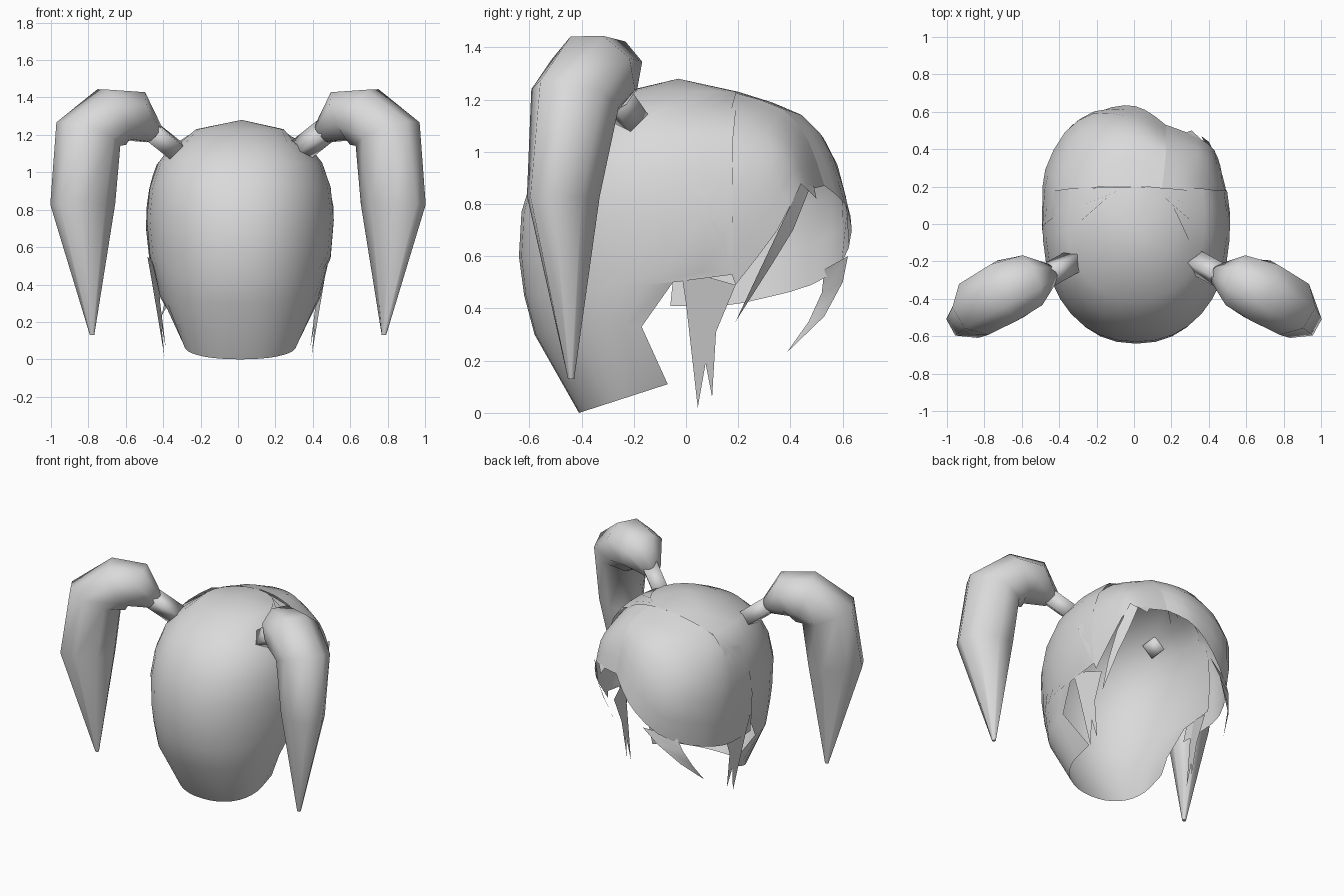
import bpy, bmesh, math
from mathutils import Vector

if "Cube" in bpy.data.objects:
    bpy.data.objects.remove(bpy.data.objects["Cube"])

hair = bpy.data.materials.new("hair_grey")
hair.diffuse_color = (0.7, 0.7, 0.7, 1)
hair.use_nodes = True
hair.node_tree.nodes["Principled BSDF"].inputs["Base Color"].default_value = hair.diffuse_color


def make(name, verts, faces, angle=60):
    """Mesh object with smooth shading and sharp edges kept."""
    me = bpy.data.meshes.new(name)
    bm = bmesh.new()
    vs = [bm.verts.new(v) for v in verts]
    for f in faces:
        bm.faces.new([vs[i] for i in f])
    bmesh.ops.remove_doubles(bm, verts=bm.verts, dist=0.0005)
    bmesh.ops.recalc_face_normals(bm, faces=bm.faces)
    bm.to_mesh(me)
    bm.free()
    me.materials.append(hair)
    me.shade_smooth()
    me.set_sharp_from_angle(angle=math.radians(angle))
    ob = bpy.data.objects.new(name, me)
    bpy.context.collection.objects.link(ob)
    return ob


def smooth_path(pts):
    """Insert a Catmull-Rom midpoint between neighbouring points."""
    p = [Vector(q) for q in pts]
    ext = [2 * p[0] - p[1]] + p + [2 * p[-1] - p[-2]]
    out = []
    for i in range(len(p) - 1):
        a, b, c, d = ext[i:i + 4]
        out += [b, (9 * (b + c) - a - d) / 16]
    return out + [p[-1]]


def grid(name, cols):
    """Skin columns of points, rounded in both directions."""
    cols = [smooth_path(c) for c in cols]
    cols = list(zip(*[smooth_path(r) for r in zip(*cols)]))
    n = len(cols[0])
    verts = [p for c in cols for p in c]
    faces = [(i * n + j, i * n + j + 1, (i + 1) * n + j + 1, (i + 1) * n + j)
             for i in range(len(cols) - 1) for j in range(n - 1)]
    return make(name, verts, faces)


def tube(name, path, n, side, turn=0.0, angle=70):
    """Tube with closed ends; path holds (centre, in-plane radius, cross radius)."""
    cross = Vector((0.48 * side, 0.87, 0))
    pts = [Vector((c[0] * side, c[1], c[2])) for c, _, _ in path]
    verts, faces = [], []
    for i, (c, ru, rv) in enumerate(path):
        t = (pts[min(i + 1, len(pts) - 1)] - pts[max(i - 1, 0)]).normalized()
        u = cross.cross(t).normalized()
        v = t.cross(u)
        for k in range(n):
            a = 2 * math.pi * k / n + turn
            verts.append(pts[i] + u * ru * math.cos(a) + v * rv * math.sin(a))
    for i in range(len(path) - 1):
        for k in range(n):
            m = (k + 1) % n
            faces.append((i * n + k, i * n + m, (i + 1) * n + m, (i + 1) * n + k))
    faces += [tuple(range(n)), tuple(range(len(verts) - n, len(verts)))]
    return make(name, verts, faces, angle)


# Main shell: z at back, z at open edge, half width, back y, widest y, y of open edge
SHELL = [
    (0.00, 0.11, 0.30, -0.41, -0.18, -0.07),
    (0.30, 0.33, 0.43, -0.58, -0.10, -0.17),
    (0.45, 0.50, 0.467, -0.62, -0.03, -0.05),
    (0.60, 0.53, 0.485, -0.64, 0.0, 0.18),
    (0.77, 0.74, 0.502, -0.63, 0.0, 0.18),
    (0.92, 0.92, 0.485, -0.585, 0.0, 0.18),
    (1.05, 1.05, 0.44, -0.51, 0.0, 0.18),
    (1.15, 1.15, 0.365, -0.40, 0.0, 0.19),
]
COLS = 20


def power(v, e):
    return math.copysign(abs(v) ** e, v)


rows = []
for zb, ze, xw, yb, yc, ye in SHELL:
    back, ex = yc - yb, 2 / 2.2
    if ye < yc:
        end = math.acos(((yc - ye) / back) ** (1 / ex))
    else:
        end = math.pi / 2 + math.asin(((ye - yc) / 0.6) ** (1 / ex))
    row = []
    for j in range(COLS + 1):
        a = end * (2 * j / COLS - 1)
        y = yc - power(math.cos(a), ex) * (back if math.cos(a) > 0 else 0.6)
        row.append((xw * power(math.sin(a), ex) + 0.012, y,
                    zb + (ze - zb) * (y - yb) / (ye - yb)))
    rows.append(row)
ring = [math.pi * (2 * j / COLS - 1) for j in range(COLS + 1)]
rows.append([(0.235 * math.sin(a) + .01, -0.02 - 0.22 * math.cos(a), 1.23) for a in ring])


def shell(name, rows, crown):
    """Grid closed above by a fan to the crown point."""
    n = len(rows[0])
    verts = [p for r in rows for p in r] + [crown]
    faces = [(i * n + j, i * n + j + 1, (i + 1) * n + j + 1, (i + 1) * n + j)
             for i in range(len(rows) - 1) for j in range(n - 1)]
    last = (len(rows) - 1) * n
    faces += [(last + j, last + j + 1, len(verts) - 1) for j in range(n - 1)]
    return make(name, verts, faces)


shell("back_hair", rows, (0.02, -0.03, 1.28))

# Swept fringe on the left: columns from the crown line to the lower edge
part = [(.15, .19, 1.225), (.17, .37, 1.165), (.17, .47, 1.04), (.17, .53, .87)]
grid("swept_fringe", [
    part,
    [(.05, .20, 1.23), (.07, .43, 1.145), (.07, .54, 1.00), (.06, .61, .80)],
    [(-.05, .20, 1.225), (-.05, .45, 1.135), (-.05, .58, .95), (-.05, .635, .70)],
    [(-.15, .20, 1.21), (-.19, .43, 1.11), (-.22, .59, .85), (-.20, .595, .57)],
    [(-.25, .19, 1.18), (-.33, .35, 1.06), (-.37, .49, .81), (-.35, .48, .49)],
    [(-.34, .17, 1.13), (-.43, .23, 1.00), (-.475, .29, .76), (-.45, .30, .44)],
    [(-.41, .14, 1.07), (-.465, .11, .93), (-.49, .12, .72), (-.455, .14, .41)],
    [(-.435, .03, 1.04), (-.475, .0, .91), (-.492, -.03, .70), (-.455, -.06, .41)],
])

# Shorter fringe on the right of the parting
grid("side_fringe", [
    part,
    [(.27, .18, 1.19), (.28, .34, 1.12), (.28, .44, 1.01), (.28, .49, .86)],
    [(.36, .16, 1.13), (.39, .28, 1.05), (.40, .37, .98), (.395, .43, .85)],
    [(.43, .10, 1.05), (.465, .19, .95), (.47, .27, .82), (.45, .35, .70)],
    [(.48, .00, .93), (.51, .06, .82), (.50, .13, .65), (.47, .19, .49)],
])


def pointed(name, a, b, tip):
    """Strand between edges a and b, ending in a tip."""
    n = len(a)
    verts = a + b + [tip]
    faces = [(i, i + 1, n + i + 1, n + i) for i in range(n - 1)]
    faces.append((n - 1, 2 * n, 2 * n - 1))
    return make(name, verts, faces)


# Loose strands of the fringe
pointed("fringe_strand_left",
        [(-.10, .62, .60), (-.20, .60, .50), (-.33, .53, .37)],
        [(-.30, .53, .55), (-.34, .52, .46), (-.38, .47, .35)],
        (-.41, .385, .23))
pointed("fringe_strand_right",
        [(.40, .44, .88), (.44, .36, .71), (.44, .27, .52)],
        [(.36, .47, .85), (.39, .41, .70), (.41, .33, .57)],
        (.42, .19, .35))
pointed("fringe_point", [(.36, .45, .87)], [(.28, .49, .87)], (.31, .50, .82))

# Forked strands in front of the ears, and the bunches, on both sides
EAR = [(-.02, .55), (.0, .42), (.045, .02), (.075, .19), (.10, .06), (.115, .31), (.19, .49)]
BUNCH = [
    ((.45, -.27, 1.205), .06, .06),
    ((.56, -.31, 1.30), .145, .155),
    ((.675, -.355, 1.295), .17, .18),
    ((.80, -.425, 1.205), .185, .17),
    ((.83, -.47, .83), .185, .13),
    ((.78, -.44, .13), .012, .012),
]
for side, label in ((1, "right"), (-1, "left")):
    pts = [(side * (.39 + .14 * z - .25 * (y - .05)), y, z) for y, z in EAR]
    make("ear_strand_" + label, pts, [(0, 1, 3, 5, 6), (1, 2, 3), (3, 4, 5)])
    tube("bunch_" + label, BUNCH, 8, side, math.pi / 8)
    tube("bunch_tie_" + label,
         [((.325, -.20, 1.11), .07, .07), ((.47, -.28, 1.225), .07, .07)],
         4, side, 0.35, 100)
